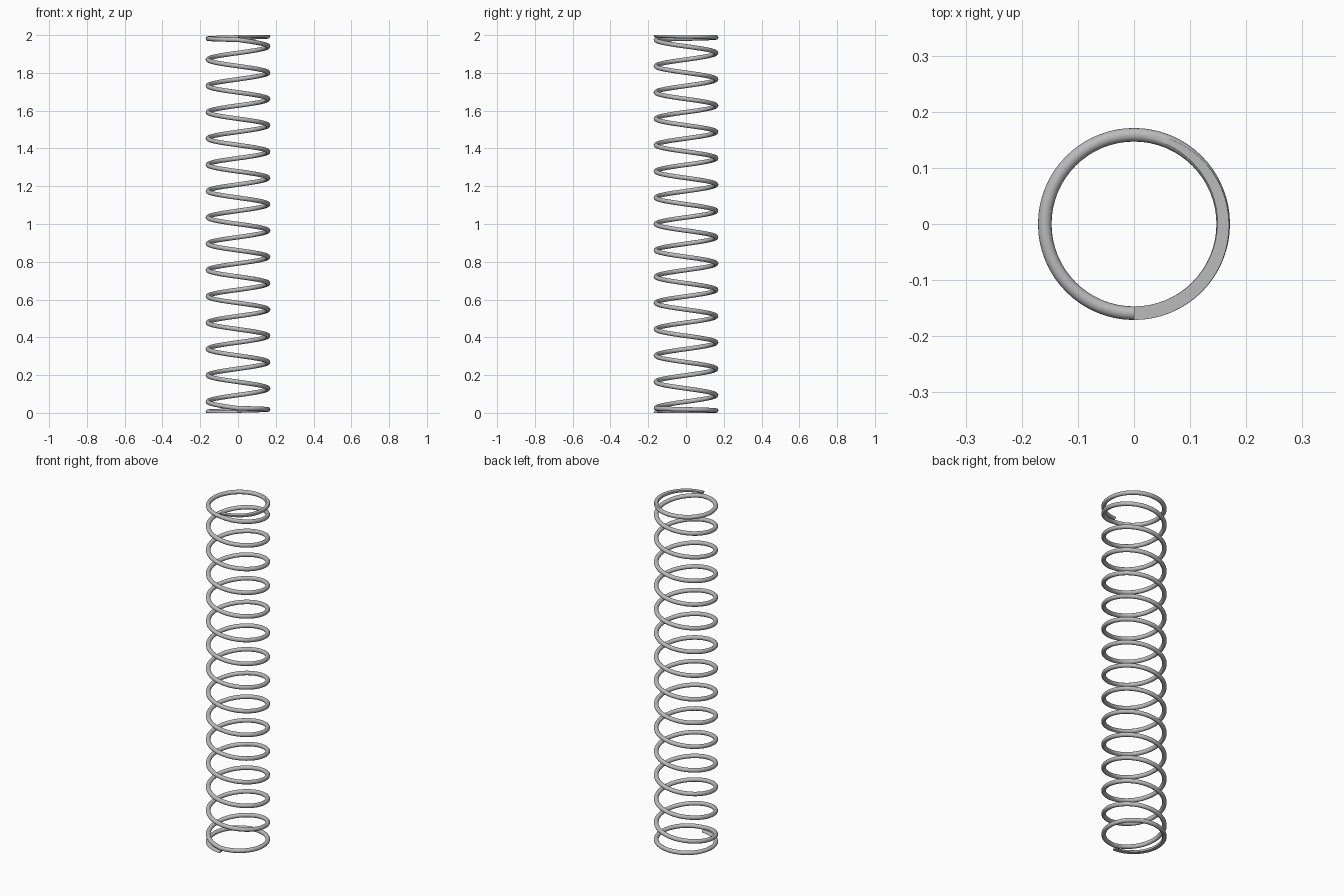
import bpy
import bmesh
from math import cos, sin, tau, radians

cube = bpy.data.objects.get("Cube")
if cube:
    bpy.data.objects.remove(cube, do_unlink=True)

COIL_R = 0.159       # radius of the wire's centre line
WIRE_R = 0.0121
TURNS = 16
HEIGHT = 2.0
END_PITCH = 0.0247   # closed end coils
PITCH = (HEIGHT - 2 * END_PITCH) / (TURNS - 2)
STEPS = 64           # segments per turn
SIDES = 16           # segments around the wire


def wire_height(t):
    """Centre height after t turns: closed first and last coil, open between."""
    low = min(t, 1)
    high = max(t - (TURNS - 1), 0)
    return (low + high) * END_PITCH + (t - low - high) * PITCH


steel = bpy.data.materials.new("steel_grey")
steel.use_nodes = True
colour = (0.5, 0.5, 0.5, 1)
steel.diffuse_color = colour
steel.node_tree.nodes["Principled BSDF"].inputs["Base Color"].default_value = colour

# Sweep the round wire along a left-handed helix that starts at the front
bm = bmesh.new()
rings = []
for i in range(TURNS * STEPS + 1):
    t = i / STEPS
    angle = -tau / 4 - tau * t
    ring = []
    for k in range(SIDES):
        a = tau * k / SIDES
        r = COIL_R + WIRE_R * cos(a)
        ring.append(bm.verts.new((r * cos(angle), r * sin(angle),
                                  wire_height(t) + WIRE_R * sin(a))))
    rings.append(ring)
for lower, upper in zip(rings, rings[1:]):
    for k in range(SIDES):
        n = (k + 1) % SIDES
        bm.faces.new((lower[k], lower[n], upper[n], upper[k]))
bm.faces.new(rings[0])
bm.faces.new(rings[-1])

# Grind both ends flat
for z, direction in ((0, -1), (HEIGHT, 1)):
    bmesh.ops.bisect_plane(bm, geom=bm.verts[:] + bm.edges[:] + bm.faces[:],
                           dist=1e-5, plane_co=(0, 0, z),
                           plane_no=(0, 0, direction), clear_outer=True)
    rim = [e for e in bm.edges if e.is_boundary]
    bmesh.ops.triangle_fill(bm, edges=rim, use_beauty=True,
                            normal=(0, 0, direction))
bmesh.ops.recalc_face_normals(bm, faces=bm.faces[:])

mesh = bpy.data.meshes.new("coil_spring")
bm.to_mesh(mesh)
bm.free()
mesh.materials.append(steel)
spring = bpy.data.objects.new("coil_spring", mesh)
bpy.context.collection.objects.link(spring)

bpy.ops.object.select_all(action='DESELECT')
spring.select_set(True)
bpy.context.view_layer.objects.active = spring
bpy.ops.object.shade_smooth_by_angle(angle=radians(30))
